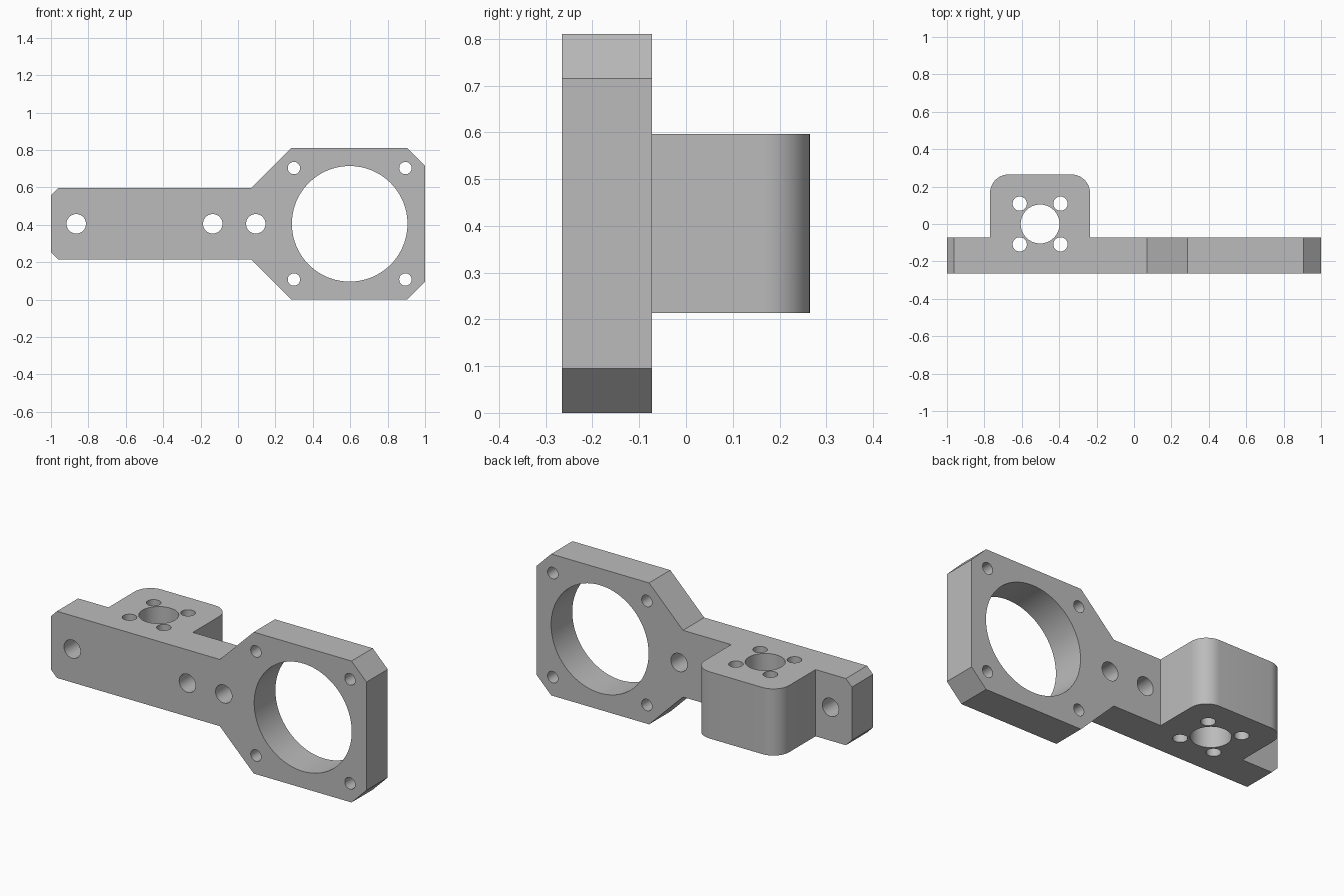
import bpy, bmesh
from math import sin, cos, pi, radians
from mathutils import Vector

cube = bpy.data.objects.get("Cube")
if cube:
    bpy.data.objects.remove(cube, do_unlink=True)

MID = 0.405          # height of the bracket's centre line
ARM = 0.191          # half height of the arm and block
FRONT, BACK = -0.265, -0.073

grey = bpy.data.materials.new("plain grey")
grey.use_nodes = True
grey.diffuse_color = (0.5, 0.5, 0.5, 1)
grey.node_tree.nodes["Principled BSDF"].inputs["Base Color"].default_value = (0.5, 0.5, 0.5, 1)


def prism(name, outline, start, depth):
    """Extrude a closed 3D outline along the depth vector."""
    bm = bmesh.new()
    face = bm.faces.new([bm.verts.new(Vector(p) + Vector(start)) for p in outline])
    grown = bmesh.ops.extrude_face_region(bm, geom=[face])
    verts = [g for g in grown["geom"] if isinstance(g, bmesh.types.BMVert)]
    bmesh.ops.translate(bm, verts=verts, vec=depth)
    bmesh.ops.recalc_face_normals(bm, faces=bm.faces)
    mesh = bpy.data.meshes.new(name)
    bm.to_mesh(mesh)
    bm.free()
    mesh.materials.append(grey)
    obj = bpy.data.objects.new(name, mesh)
    bpy.context.collection.objects.link(obj)
    return obj


def arc(cx, cy, r, a0, a1, steps):
    return [(cx + r * cos(a0 + (a1 - a0) * i / steps),
             cy + r * sin(a0 + (a1 - a0) * i / steps)) for i in range(steps + 1)]


def combine(target, tool, operation):
    """Apply a boolean and discard the tool."""
    bpy.context.view_layer.objects.active = target
    mod = target.modifiers.new("combine", 'BOOLEAN')
    mod.operation = operation
    mod.solver = 'EXACT'
    mod.object = tool
    bpy.ops.object.modifier_apply(modifier=mod.name)
    bpy.data.objects.remove(tool, do_unlink=True)


def drill(target, a, b, r, axis, steps=40):
    ring = arc(a, b, r, 0, 2 * pi, steps)[:-1]
    if axis == 'Y':
        tool = prism("drill", [(x, 0, z) for x, z in ring], (0, -0.5, 0), (0, 1, 0))
    else:
        tool = prism("drill", [(x, y, 0) for x, y in ring], (0, 0, -0.2), (0, 0, 1.2))
    combine(target, tool, 'DIFFERENCE')


# Front plate: narrow arm widening into a chamfered square head
lower = [(-1, -0.152), (-0.962, -ARM), (0.07, -ARM), (0.285, -MID), (0.905, -MID), (1, -0.31)]
profile = lower + [(x, -z) for x, z in reversed(lower)]
bracket = prism("bracket", [(x, 0, z) for x, z in profile],
                (0, FRONT, MID), (0, BACK - FRONT, 0))

# Rear block with two rounded vertical edges, rooted inside the plate
plan = ([(-0.77, -0.17), (-0.235, -0.17)]
        + arc(-0.335, 0.165, 0.1, 0, pi / 2, 12)
        + arc(-0.67, 0.165, 0.1, pi / 2, pi, 12))
block = prism("rear_block", [(x, y, 0) for x, y in plan],
              (0, 0, MID - ARM), (0, 0, 2 * ARM))
combine(bracket, block, 'UNION')

# Arm bolt holes
for x in (-0.865, -0.135, 0.095):
    drill(bracket, x, MID, 0.052, 'Y')

# Large bore and the vertical bore, each with four screw holes
drill(bracket, 0.597, MID, 0.309, 'Y', 96)
drill(bracket, -0.502, 0, 0.104, 'Z', 56)
for sx in (-1, 1):
    for sy in (-1, 1):
        drill(bracket, 0.597 + sx * 0.298, MID + sy * 0.298, 0.033, 'Y')
        drill(bracket, -0.502 + sx * 0.109, sy * 0.109, 0.038, 'Z')

# Smooth bores and rounded edges, crisp corners
bpy.ops.object.select_all(action='DESELECT')
bracket.select_set(True)
bpy.context.view_layer.objects.active = bracket
bpy.ops.object.shade_smooth_by_angle(angle=radians(30))
